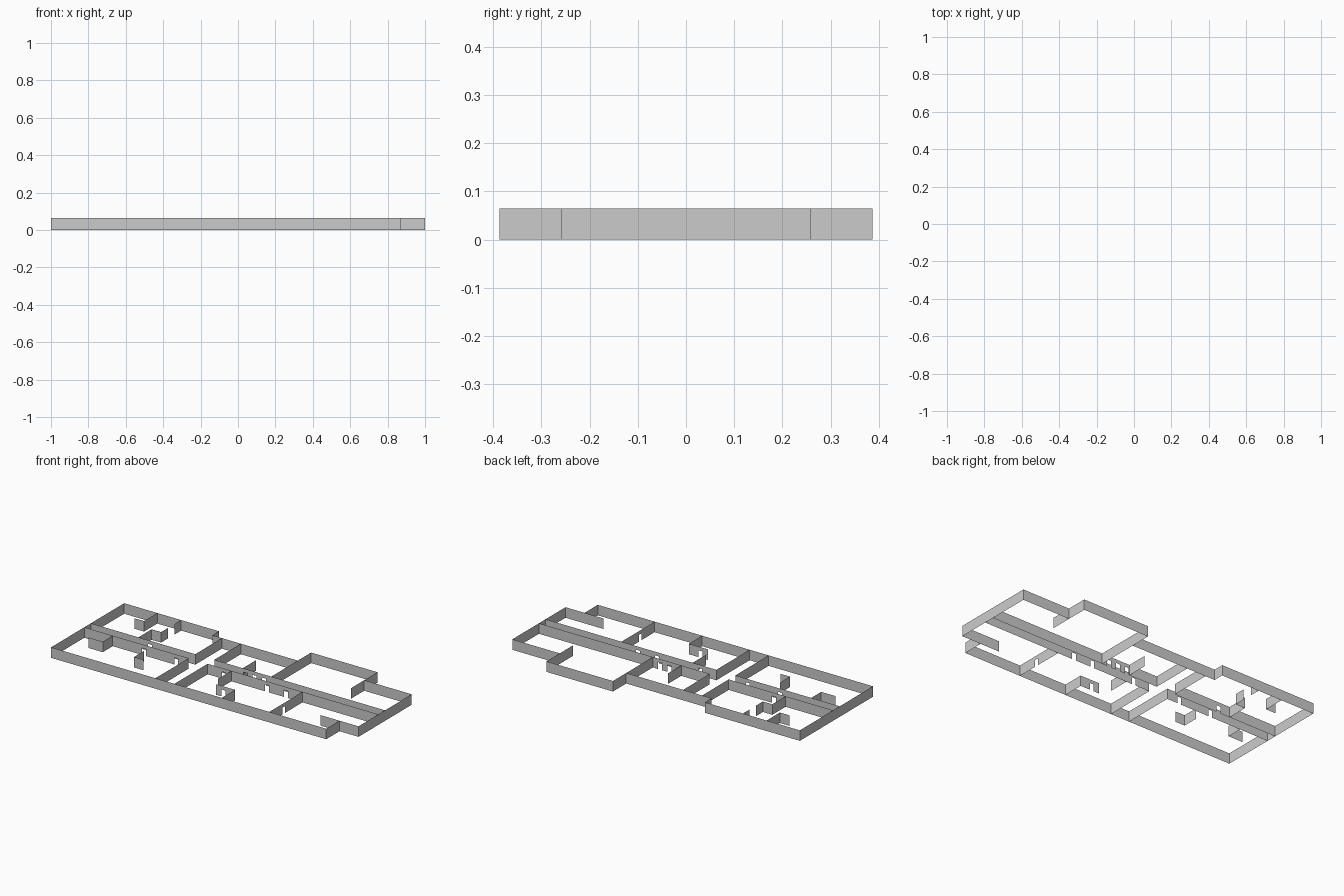
import bpy, bmesh
from mathutils import Vector

if "Cube" in bpy.data.objects:
    bpy.data.objects.remove(bpy.data.objects["Cube"])

U = 2 / 31            # plan module; the plan is 31 x 12 modules
H = U                 # wall height
DOOR_W, DOOR_H = 0.4, 0.042


def pos(k, j, z):
    return Vector((-1 + k * U, (j - 6) * U, z))


def build(name, quads):
    """quads: (plan start, plan end, bottom z, top z, y offset)"""
    bm = bmesh.new()
    for a, b, z0, z1, off in quads:
        o = Vector((0, off, 0))
        bm.faces.new([bm.verts.new(p + o) for p in
                      (pos(*a, z0), pos(*b, z0), pos(*b, z1), pos(*a, z1))])
    bmesh.ops.remove_doubles(bm, verts=bm.verts, dist=1e-5)
    me = bpy.data.meshes.new(name)
    bm.to_mesh(me)
    bm.free()
    ob = bpy.data.objects.new(name, me)
    bpy.context.collection.objects.link(ob)
    return ob


def wall(name, *pts):
    """Thin upright sheet following a plan polyline."""
    return build(name, [(a, b, 0, H, 0) for a, b in zip(pts, pts[1:])])


def door_wall(name, a, b, doors):
    """Straight wall with narrow door openings at distances from its start."""
    va, vb = Vector(a), Vector(b)
    length = (vb - va).length
    at = lambda t: tuple(va + (vb - va) * (t / length))
    quads, t = [], 0
    for d in doors:
        quads.append((at(t), at(d), 0, H, 0))
        quads.append((at(d), at(d + DOOR_W), DOOR_H, H, 0))
        t = d + DOOR_W
    quads.append((at(t), at(length), 0, H, 0))
    return build(name, quads)


# Outer shell
wall("outer_wall", (0, 0), (29, 0), (29, 2), (31, 2), (31, 10), (26, 10),
     (26, 12), (19, 12), (19, 10), (10, 10), (10, 11), (0, 11), (0, 0))

# Long corridor
door_wall("corridor_back_left", (0, 6), (11, 6), [6.02])
door_wall("corridor_back_right", (13, 6), (31, 6), [3.1, 4.05, 5.05])
door_wall("corridor_front_left", (0, 5), (11, 5), [6.1, 9.5])
door_wall("corridor_front_right", (13, 5), (31, 5), [1.5, 6.05, 8.05])

# Cross corridor
for k in (11, 13):
    wall("cross_corridor_front", (k, 0), (k, 5))
    wall("cross_corridor_back", (k, 6), (k, 10))

# Room dividers
wall("back_divider", (19, 6), (19, 10))
door_wall("front_divider", (23, 0), (23, 5), [2.0])
wall("back_bay_stub", (26, 10), (26, 8))
wall("front_corner_stub", (27, 2), (29, 2))
wall("back_room_stub", (16, 6), (16, 8))
wall("front_room_stub", (15.5, 5), (15.5, 3))
door_wall("front_closet_face", (16, 2), (18, 2), [0.57])
wall("front_closet_side", (18, 2), (18, 0))

# Closets and nooks in the left wing
wall("left_back_nook", (2.5, 9), (3.5, 9), (3.5, 11))
wall("left_back_stub", (6, 11), (6, 10))
wall("left_back_closet", (5, 6), (5, 8), (6, 8), (6, 9))
wall("left_front_closet", (1.5, 3.5), (3, 3.5), (3, 5))
wall("left_front_nook", (8, 2.5), (7, 2.5), (7, 4))

# Narrow window panes just inside the outer walls
for j, off, ks in ((0, 0.002, (5, 6.5, 8, 24.5, 26, 27.5)),
                   (12, -0.002, (21, 22.5, 24)),
                   (11, -0.002, (8,)), (10, -0.002, (15, 16.6))):
    for k in ks:
        build("window_pane", [((k, j), (k + DOOR_W, j), 0.02, 0.045, off)])
